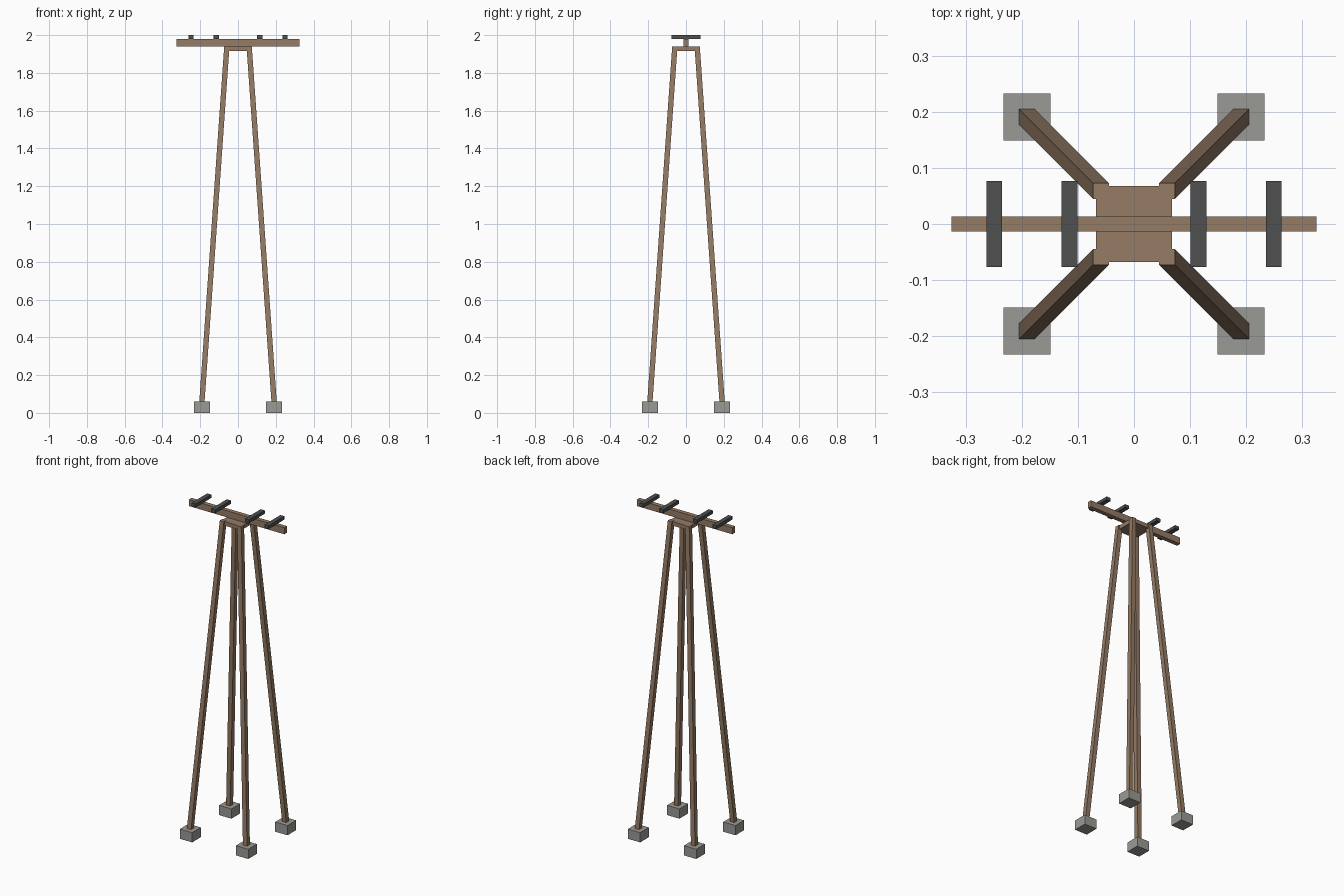
import bpy
from mathutils import Vector

if "Cube" in bpy.data.objects:
    bpy.data.objects.remove(bpy.data.objects["Cube"])


def material(name, rgb):
    m = bpy.data.materials.new(name)
    m.diffuse_color = (*rgb, 1)
    m.use_nodes = True
    m.node_tree.nodes["Principled BSDF"].inputs["Base Color"].default_value = m.diffuse_color
    return m


wood = material("wood", (0.30, 0.20, 0.13))
concrete = material("concrete", (0.32, 0.32, 0.30))
iron = material("dark_iron", (0.08, 0.08, 0.08))


def prism(name, bottom, top, sx, sy, mat):
    """Box of section sx by sy running from bottom centre to top centre."""
    corners = [(-1, -1), (1, -1), (1, 1), (-1, 1)]
    verts = [Vector(c) + Vector((x * sx / 2, y * sy / 2, 0))
             for c in (bottom, top) for x, y in corners]
    faces = [(3, 2, 1, 0), (4, 5, 6, 7)]
    faces += [(i, (i + 1) % 4, (i + 1) % 4 + 4, i + 4) for i in range(4)]
    mesh = bpy.data.meshes.new(name)
    mesh.from_pydata(verts, [], faces)
    mesh.materials.append(mat)
    obj = bpy.data.objects.new(name, mesh)
    bpy.context.collection.objects.link(obj)
    return obj


# Splayed legs on concrete footings
for sx, side in ((-1, "left"), (1, "right")):
    for sy, end in ((-1, "front"), (1, "back")):
        prism(f"{end}_{side}_footing", (sx * .191, sy * .191, 0),
              (sx * .191, sy * .191, .06), .084, .084, concrete)
        prism(f"{end}_{side}_leg", (sx * .192, sy * .192, .045),
              (sx * .059, sy * .059, 1.941), .028, .028, wood)

# Platform joining the leg tops
prism("top_platform", (0, 0, 1.915), (0, 0, 1.94), .135, .135, wood)

# Long beam across the platform
prism("cross_beam", (0, 0, 1.94), (0, 0, 1.98), .65, .027, wood)

# Short dark bars lying across the beam
for i, x in enumerate((-.249, -.115, .115, .249)):
    prism(f"cross_bar_{i + 1}", (x, 0, 1.98), (x, 0, 2.0), .028, .153, iron)
